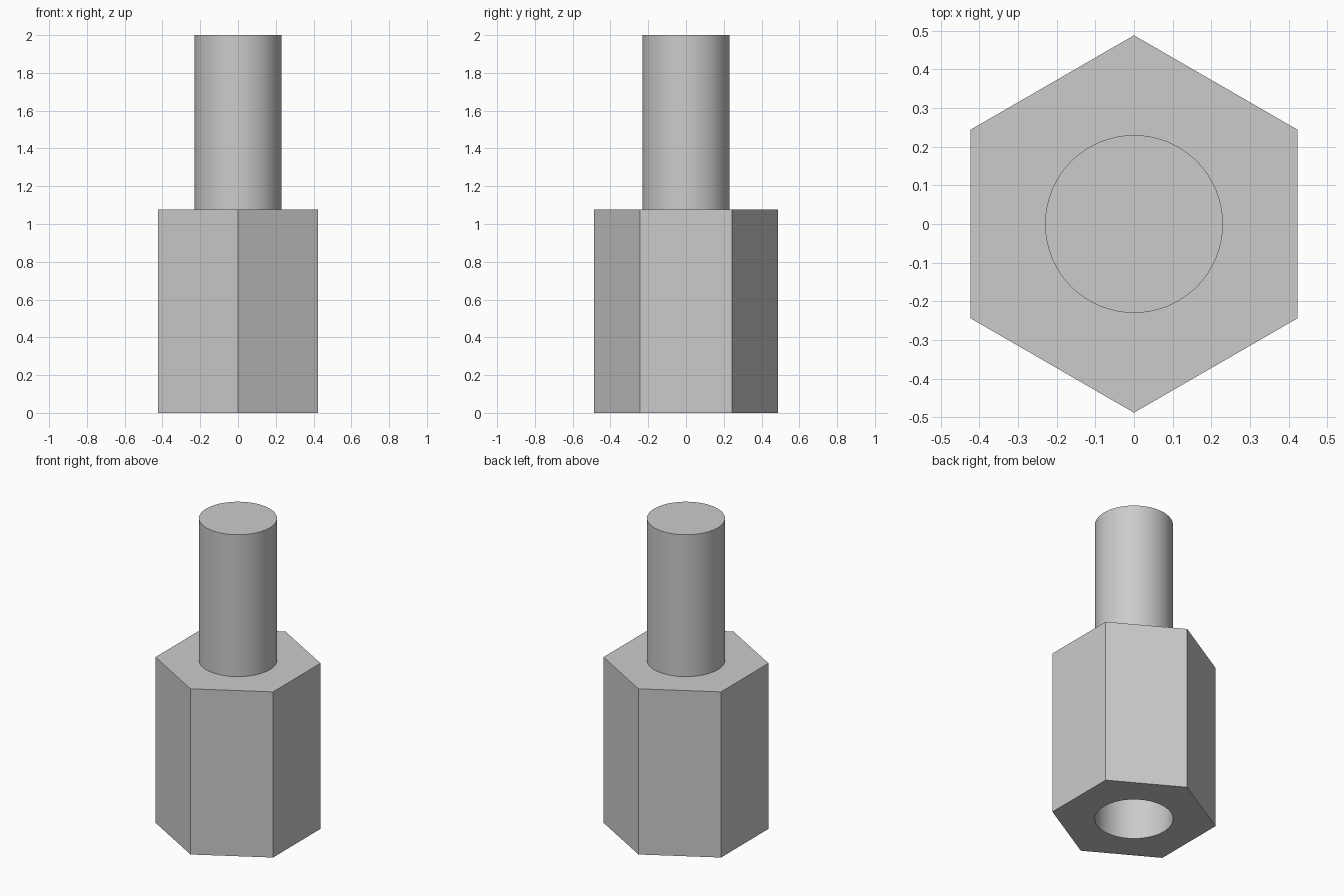
import bpy
import math

cube = bpy.data.objects.get("Cube")
if cube:
    bpy.data.objects.remove(cube, do_unlink=True)

HEX_RADIUS = 0.488
BODY_TOP = 1.077
STUD_RADIUS = 0.23
TOTAL_HEIGHT = 2.0
BORE_DEPTH = 0.77

metal = bpy.data.materials.new("grey metal")
metal.use_nodes = True
color = (0.6, 0.6, 0.6, 1)
metal.diffuse_color = color
metal.node_tree.nodes["Principled BSDF"].inputs["Base Color"].default_value = color


def prism(name, sides, radius, bottom, top):
    """Upright prism between two heights, first corner toward +y."""
    bpy.ops.mesh.primitive_cylinder_add(
        vertices=sides, radius=radius, depth=top - bottom,
        location=(0, 0, (bottom + top) / 2))
    obj = bpy.context.object
    obj.name = name
    obj.data.materials.append(metal)
    return obj


def smooth(obj):
    bpy.ops.object.select_all(action='DESELECT')
    obj.select_set(True)
    bpy.context.view_layer.objects.active = obj
    bpy.ops.object.shade_smooth_by_angle(angle=math.radians(30))


# Hexagonal body with a blind bore from below
body = prism("hex_body", 6, HEX_RADIUS, 0, BODY_TOP)
cutter = prism("bore_cutter", 64, STUD_RADIUS, -0.1, BORE_DEPTH)
cutter.hide_render = True

bore = body.modifiers.new("bore", 'BOOLEAN')
bore.operation = 'DIFFERENCE'
bore.solver = 'EXACT'
bore.object = cutter
bpy.context.view_layer.objects.active = body
bpy.ops.object.modifier_apply(modifier=bore.name)
bpy.data.objects.remove(cutter, do_unlink=True)
smooth(body)

# Round stud standing on the body
stud = prism("stud", 64, STUD_RADIUS, BODY_TOP, TOTAL_HEIGHT)
smooth(stud)
